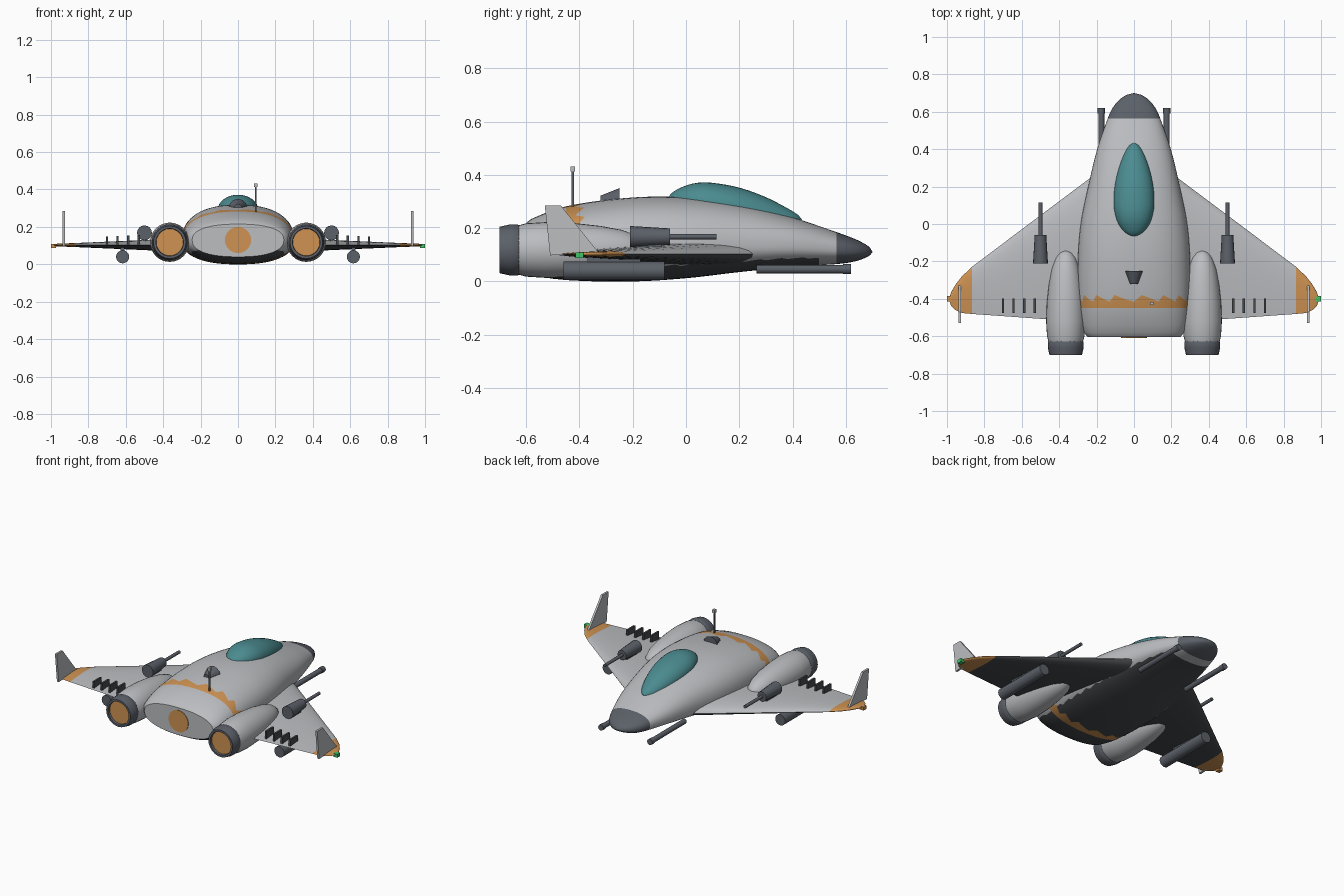
import bpy, bmesh, math
from mathutils import Vector

cube = bpy.data.objects.get("Cube")
if cube:
    bpy.data.objects.remove(cube, do_unlink=True)


def material(name, r, g, b):
    m = bpy.data.materials.new(name)
    m.use_nodes = True
    m.diffuse_color = (r, g, b, 1)
    m.node_tree.nodes["Principled BSDF"].inputs["Base Color"].default_value = (r, g, b, 1)
    return m


GREY = material("hull grey", .50, .51, .53)
STEEL = material("steel grey", .105, .118, .14)
DARK = material("underside dark", .062, .067, .074)
ORANGE = material("orange paint", .62, .29, .085)
TEAL = material("canopy teal", .07, .26, .28)
GREEN = material("lamp green", .05, .55, .14)


def finish(name, bm, mats, rule=None, mirror=False, smooth=True):
    """Turn a bmesh into a named object, coloured by a rule on face centre and normal."""
    bmesh.ops.remove_doubles(bm, verts=bm.verts, dist=1e-5)
    bmesh.ops.recalc_face_normals(bm, faces=bm.faces)
    bm.normal_update()
    if rule:
        for f in bm.faces:
            f.material_index = rule(f.calc_center_median(), f.normal)
    me = bpy.data.meshes.new(name)
    bm.to_mesh(me)
    bm.free()
    for m in mats:
        me.materials.append(m)
    if smooth:
        me.shade_smooth()
        me.set_sharp_from_angle(angle=math.radians(38))
    ob = bpy.data.objects.new(name, me)
    bpy.context.collection.objects.link(ob)
    if mirror:
        ob.modifiers.new("mirror", "MIRROR").use_mirror_merge = False
    return ob


def loft(rings, cap_start=False, cap_end=False, paint=None):
    """Skin closed rings of points; paint(row, column) may set the material."""
    bm = bmesh.new()
    vs = [[bm.verts.new(p) for p in ring] for ring in rings]
    n = len(rings[0])
    for j in range(len(vs) - 1):
        for k in range(n):
            q = (k + 1) % n
            f = bm.faces.new((vs[j][k], vs[j][q], vs[j + 1][q], vs[j + 1][k]))
            if paint:
                f.material_index = paint(j, k)
    if cap_start:
        bm.faces.new(vs[0])
    if cap_end:
        bm.faces.new(vs[-1])
    return bm


def lathe(name, profile, mats, x=0, z=0, sides=24, rule=None, mirror=True):
    """Turn a (y, radius) profile about an axis along y."""
    rings = [[(x + r * math.cos(math.tau * k / sides), y, z + r * math.sin(math.tau * k / sides))
              for k in range(sides)] for y, r in profile]
    bm = loft(rings, profile[0][1] > 0, profile[-1][1] > 0)
    return finish(name, bm, mats, rule, mirror)


def box(name, centre, size, mat, mirror=False):
    bm = bmesh.new()
    bmesh.ops.create_cube(bm, size=1)
    for v in bm.verts:
        v.co = Vector(centre) + Vector(a * b for a, b in zip(v.co, size))
    return finish(name, bm, [mat], mirror=mirror, smooth=False)


def sample(table, y):
    """Smooth interpolation of table rows keyed by their first value."""
    i = 0
    while i < len(table) - 2 and y > table[i + 1][0]:
        i += 1
    a, b = table[i], table[i + 1]
    p, q = table[max(i - 1, 0)], table[min(i + 2, len(table) - 1)]
    h = b[0] - a[0]
    t = (y - a[0]) / h
    out = []
    for c in range(1, len(a)):
        m0 = (b[c] - p[c]) / (b[0] - p[0]) * h
        m1 = (q[c] - a[c]) / (q[0] - a[0]) * h
        out.append((2 * t**3 - 3 * t**2 + 1) * a[c] + (t**3 - 2 * t**2 + t) * m0
                   + (3 * t**2 - 2 * t**3) * b[c] + (t**3 - t**2) * m1)
    return out


def section(table, y, t, power):
    """Point at angle t on the rounded cross-section at y."""
    w, top, bottom, mid = sample(table, y)
    c, s = math.cos(t), math.sin(t)
    e = 2 / power
    height = top - mid if s > 0 else mid - bottom
    return (w * math.copysign(abs(c)**e, c), y, mid + height * math.copysign(abs(s)**e, s))


# Hull: y, half width, top, bottom, widest height
HULL = [(-.605, .245, .215, .04, .13), (-.58, .268, .235, .025, .13), (-.45, .293, .282, .005, .13),
        (-.2, .30, .315, 0, .13), (0, .285, .315, .012, .13), (.2, .245, .29, .035, .13),
        (.4, .197, .24, .055, .13), (.565, .14, .185, .065, .12), (.62, .115, .165, .072, .115),
        (.66, .083, .147, .083, .112), (.69, .04, .127, .098, .11), (.7, 0, .11, .11, .11)]
COLS, BAND = 64, -.415
rows = [-.605, -.595, -.58, -.54, -.5, -.45, BAND]
rows += [-.36 + .02 * i for i in range(46)]
rows += [.565, .59, .62, .645, .66, .675, .685, .692, .697, .7]
LOW, HIGH = 38, 58          # columns bounding the dark belly
rings = []
for j, y in enumerate(rows):
    ring = []
    for k in range(COLS):
        t = math.tau * k / COLS
        jag = .08 * (j % 4) / 3
        t += jag if k == HIGH else -jag if k == LOW else 0
        tooth = .035 * (k % 4) / 3 if y == BAND else 0
        ring.append(section(HULL, y + tooth, t, 2.35))
    rings.append(ring)


def hull_paint(j, k):
    if rows[j] >= .56:
        return 1
    if rows[j] == -.45:
        return 3
    return 2 if LOW <= k < HIGH and rows[j] < .5 else 0


finish("hull", loft(rings, cap_start=True, paint=hull_paint), [GREY, STEEL, DARK, ORANGE])
lathe("rear_disc", [(-.609, 0), (-.609, .07), (-.603, .07)], [ORANGE], z=.13, sides=32, mirror=False)

# Canopy
CANOPY = [(-.07, 0, .312, .312, .312), (-.05, .045, .335, .28, .306), (0, .084, .36, .27, .30),
          (.05, .101, .371, .26, .296), (.1, .109, .37, .26, .29), (.2, .104, .352, .24, .272),
          (.3, .082, .316, .22, .25), (.38, .052, .275, .21, .232), (.42, .026, .25, .21, .226),
          (.435, 0, .233, .233, .233)]
ys = [.1825 - .2525 * math.cos(math.pi * i / 28) for i in range(29)]
finish("canopy", loft([[section(CANOPY, y, math.tau * k / 32, 2) for k in range(32)] for y in ys]), [TEAL])

# Wings: x, leading edge, trailing edge, half thickness
WING = [(.2, .272, -.525, .042), (.5, .047, -.507, .027), (.865, -.228, -.481, .011),
        (.92, -.28, -.476, .009), (.955, -.325, -.46, .008), (.978, -.365, -.437, .006), (.986, -.39, -.415, .004)]


def foil(x, lead, trail, thick, steps=14):
    pts = []
    for i in range(2 * steps):
        u = (1 + math.cos(math.pi * i / steps)) / 2
        h = 2.97 * math.sqrt(u) - 1.26 * u - 3.52 * u**2 + 2.84 * u**3 - .99 * u**4
        pts.append((x, lead + (trail - lead) * u, .103 + thick * h * (1 if i < steps else -1)))
    return pts


finish("wing", loft([foil(*w) for w in WING], True, True), [GREY, DARK, ORANGE],
       lambda c, n: 2 if c.x > .865 else 1 if n.z < 0 else 0, mirror=True)

# Wing-tip fins
bm = bmesh.new()
outline = [(-.53, .285), (-.47, .285), (-.325, .105), (-.51, .098)]
finish("tip_fin", loft([[(x, y, z) for y, z in outline] for x in (.924, .937)], True, True),
       [GREY], mirror=True, smooth=False)
bm.free()

# Tip lamps
box("left_lamp", (.986, -.4, .098), (.028, .03, .022), GREEN)
box("right_lamp", (-.986, -.4, .098), (.028, .03, .022), ORANGE)

# Engines
lathe("engine_nacelle", [(-.63, .092), (-.6, .1), (-.52, .105), (-.42, .101), (-.32, .09), (-.24, .075),
                         (-.18, .053), (-.155, .034), (-.144, .016), (-.14, 0)], [GREY], x=.365, z=.118, sides=32)
lathe("engine_nozzle", [(-.62, .088), (-.632, .096), (-.66, .096), (-.7, .087), (-.7, .074), (-.685, .072),
                        (-.685, 0)], [STEEL, ORANGE], x=.365, z=.118,
      rule=lambda c, n: 1 if c.y < -.684 and math.hypot(c.x - .365, c.z - .118) < .071 else 0)

# Guns above the wings, pods below them, and nose cannons
lathe("wing_gun", [(-.21, .04), (-.06, .031), (-.06, .01), (.115, .01)], [STEEL], x=.5, z=.168, sides=16)
box("gun_mount", (.5, -.14, .13), (.03, .1, .05), STEEL, mirror=True)
lathe("underwing_pod", [(-.46, .035), (-.08, .035)], [STEEL], x=.617, z=.04, sides=20)
box("pod_pylon", (.617, -.27, .08), (.02, .2, .03), STEEL, mirror=True)
lathe("nose_cannon", [(.265, .016), (.59, .016), (.59, .019), (.62, .019)], [STEEL], x=.175, z=.046, sides=12)

# Vanes on the wings
for i in range(4):
    box("wing_vane", (.53 + .057 * i, -.437, .132 - .003 * i), (.012, .076, .05), DARK, mirror=True)

# Dorsal scoop and antenna
lathe("dorsal_scoop", [(-.32, .022), (-.25, .05)], [STEEL], z=.3, sides=12, mirror=False)
box("antenna_mast", (.095, -.425, .34), (.009, .009, .15), STEEL)
box("antenna_cap", (.095, -.425, .422), (.018, .018, .02), GREY)
